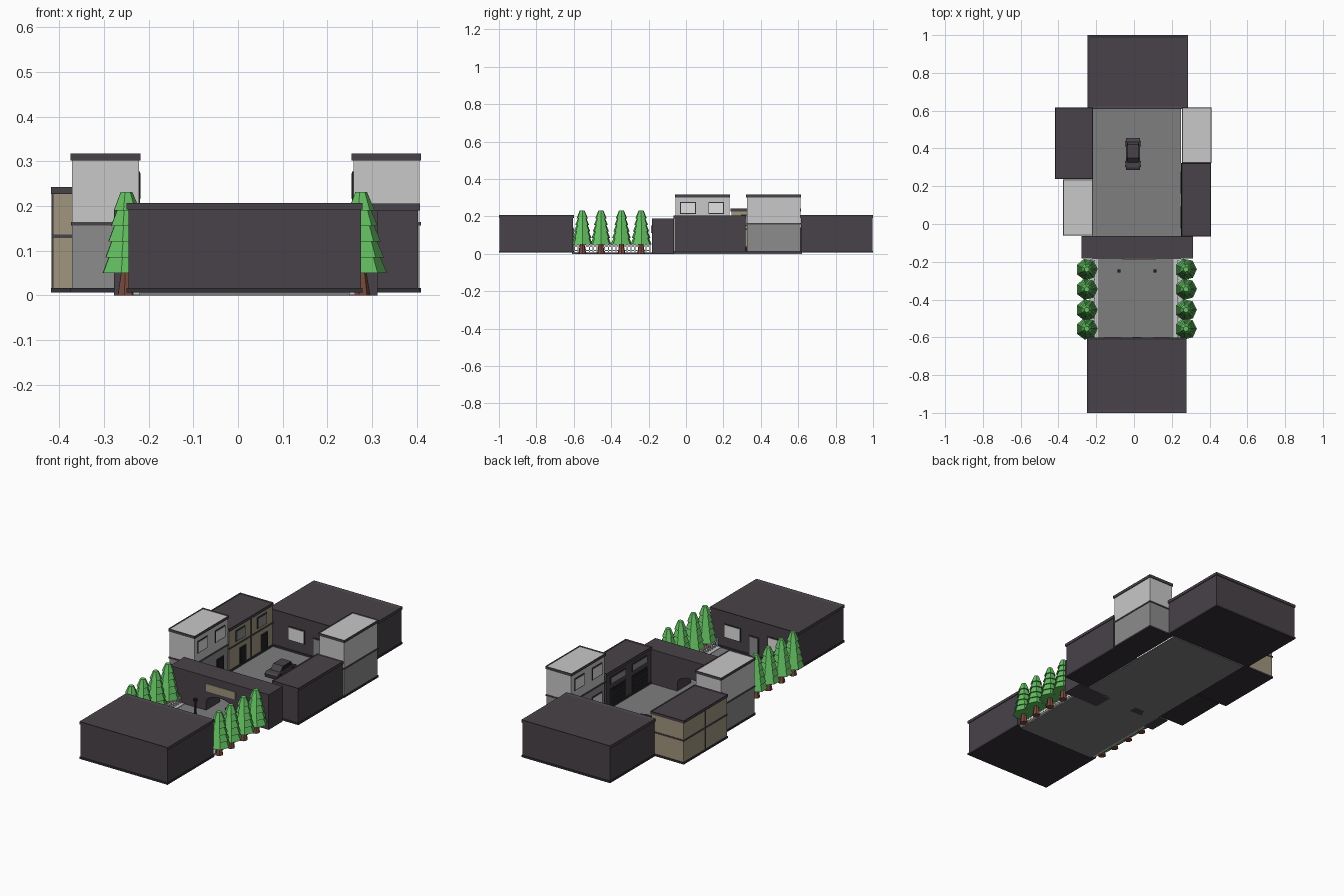
import bpy, bmesh, math
from mathutils import Matrix, Vector

if "Cube" in bpy.data.objects:
    bpy.data.objects.remove(bpy.data.objects["Cube"])


def material(name, r, g, b):
    lin = lambda c: ((c / 255 + 0.055) / 1.055) ** 2.4 if c > 10 else c / 255 / 12.92
    m = bpy.data.materials.new(name)
    m.diffuse_color = (lin(r), lin(g), lin(b), 1)
    m.use_nodes = True
    m.node_tree.nodes["Principled BSDF"].inputs["Base Color"].default_value = m.diffuse_color
    return m


DARK = material("dark plum grey", 72, 66, 72)
TRIM = material("trim charcoal", 52, 49, 54)
LIGHT = material("light grey", 200, 200, 200)
MID = material("mid grey", 140, 140, 140)
TAN = material("tan", 160, 150, 126)
BROWN = material("bark brown", 122, 74, 62)
GREEN = material("leaf green", 100, 192, 98)
GROUND = material("pavement grey", 126, 126, 126)
WHITE = material("white", 225, 225, 225)
BLACK = material("black", 32, 31, 34)


def finish(name, bm, *mats):
    bmesh.ops.recalc_face_normals(bm, faces=bm.faces[:])
    me = bpy.data.meshes.new(name)
    bm.to_mesh(me)
    bm.free()
    for m in mats:
        me.materials.append(m)
    ob = bpy.data.objects.new(name, me)
    bpy.context.collection.objects.link(ob)
    return ob


def add_box(bm, x, y, z):
    size = Matrix.Diagonal((x[1] - x[0], y[1] - y[0], z[1] - z[0], 1))
    mid = Vector((sum(x) / 2, sum(y) / 2, sum(z) / 2))
    return bmesh.ops.create_cube(bm, size=1, matrix=Matrix.Translation(mid) @ size)["verts"]


def box(name, x, y, z, mat):
    bm = bmesh.new()
    add_box(bm, x, y, z)
    return finish(name, bm, mat)


def grow(r, d):
    return (r[0] - d, r[1] + d)


def extrude_profile(name, pts, axis, lo, hi, mat):
    """Extrude a 2D outline along x (points are y,z) or y (points are x,z)."""
    bm = bmesh.new()
    place = (lambda p: (lo, p[0], p[1])) if axis == 0 else (lambda p: (p[0], lo, p[1]))
    f = bm.faces.new([bm.verts.new(place(p)) for p in pts])
    moved = bmesh.ops.extrude_face_region(bm, geom=[f])["geom"]
    step = Vector((hi - lo, 0, 0)) if axis == 0 else Vector((0, hi - lo, 0))
    bmesh.ops.translate(bm, verts=[v for v in moved if isinstance(v, bmesh.types.BMVert)], vec=step)
    return finish(name, bm, mat)


def roof_cap(name, x, y, z, roof, inset, sink):
    """Cap slab with an inset, sunken roof deck."""
    bm = bmesh.new()
    add_box(bm, x, y, z)
    bm.faces.ensure_lookup_table()
    top = max(bm.faces, key=lambda f: f.calc_center_median().z)
    bmesh.ops.inset_individual(bm, faces=[top], thickness=inset, depth=0)
    top.material_index = 1
    bmesh.ops.translate(bm, verts=top.verts[:], vec=(0, 0, -sink))
    return finish(name, bm, DARK, roof)


def building(name, x, y, h, lower, upper=None, split=None, roof=DARK, inset=0.004):
    box(name + "_base", grow(x, 0.004), grow(y, 0.004), (0.006, 0.016), TRIM)
    box(name + "_walls", x, y, (0.012, split or h - 0.012), lower)
    if split:
        box(name + "_upper_walls", x, y, (split, h - 0.012), upper)
        box(name + "_floor_band", grow(x, 0.003), grow(y, 0.003), (split - 0.004, split + 0.004), DARK)
    roof_cap(name + "_roof", grow(x, 0.004), grow(y, 0.004), (h - 0.015, h), roof, inset, 0.005)


def opening(name, wall, side, u, z, mat, axis):
    """Framed window or door plate on a wall plane; side is the outward direction."""
    for part, d, t, m in (("_frame", 0.005, 0.003, TRIM), ("_panel", 0, 0.005, mat)):
        span = tuple(sorted((wall - side * 0.002, wall + side * t)))
        uu, zz = grow(u, d), (z[0] - d if z[0] > 0.03 else z[0], z[1] + d)
        if axis == 0:
            box(name + part, span, uu, zz, m)
        else:
            box(name + part, uu, span, zz, m)


# Ground and pavements
box("courtyard_ground", (-0.22, 0.25), (-0.61, 0.62), (0, 0.006), GROUND)
for side, x, fx in (("left", (-0.235, -0.19), -0.21), ("right", (0.21, 0.262), 0.232)):
    box(side + "_pavement", x, (-0.60, -0.185), (0.001, 0.009), LIGHT)
    # White picket fence
    bm = bmesh.new()
    add_box(bm, (fx - 0.002, fx + 0.002), (-0.60, -0.19), (0.036, 0.046))
    add_box(bm, (fx - 0.002, fx + 0.002), (-0.60, -0.19), (0.014, 0.02))
    for i in range(21):
        yy = -0.597 + i * 0.0202
        add_box(bm, (fx - 0.003, fx + 0.003), (yy - 0.003, yy + 0.003), (0.005, 0.052))
    finish(side + "_fence", bm, WHITE)

# Front and back halls
building("front_hall", (-0.245, 0.275), (-0.996, -0.604), 0.207, DARK, inset=0.02)
building("back_hall", (-0.242, 0.281), (0.614, 0.996), 0.207, DARK, inset=0.02)
for name, wall, side, c in (("front_hall", -0.604, 1, 0.015), ("back_hall", 0.614, -1, 0.05)):
    opening(name + "_door", wall, side, (c - 0.024, c + 0.024), (0.012, 0.112), MID, 1)
    for n, off in (("left", -0.13), ("right", 0.13)):
        opening(f"{name}_{n}_window", wall, side, (c + off - 0.045, c + off + 0.045), (0.07, 0.135), WHITE, 1)

# Two-storey houses around the courtyard
building("left_grey_house", (-0.371, -0.222), (-0.056, 0.232), 0.317, MID, LIGHT, 0.16, LIGHT)
building("right_grey_house", (0.258, 0.406), (0.326, 0.612), 0.317, MID, LIGHT, 0.16, LIGHT)
building("tan_house", (-0.414, -0.222), (0.242, 0.612), 0.242, TAN, TAN, 0.132)
box("tan_house_party_strip", (-0.417, -0.219), (0.423, 0.431), (0.016, 0.23), DARK)
building("garage", (0.254, 0.403), (-0.062, 0.318), 0.205, DARK)
for name, wall, side, y0 in (("left_grey_house", -0.222, 1, -0.056), ("right_grey_house", 0.258, -1, 0.326)):
    for i, off in enumerate((0.03, 0.18)):
        opening(f"{name}_upper_window_{i}", wall, side, (y0 + off, y0 + off + 0.075), (0.217, 0.272), WHITE, 0)
    opening(name + "_lower_window", wall, side, (y0 + 0.03, y0 + 0.105), (0.06, 0.115), WHITE, 0)
    opening(name + "_door", wall, side, (y0 + 0.195, y0 + 0.245), (0.012, 0.112), BLACK, 0)
for i, yc in enumerate((0.335, 0.52)):
    opening(f"tan_house_window_{i}", -0.222, 1, (yc - 0.035, yc + 0.035), (0.155, 0.205), MID, 0)
    opening(f"tan_house_door_{i}", -0.222, 1, (yc + 0.0, yc + 0.045), (0.012, 0.1), BLACK, 0)
for i, yc in enumerate((0.035, 0.22)):
    opening(f"garage_door_{i}", 0.254, -1, (yc - 0.06, yc + 0.06), (0.012, 0.105), BLACK, 0)
    for k in range(3):
        box(f"garage_door_{i}_rib_{k}", (0.247, 0.25), (yc - 0.058, yc + 0.058),
            (0.036 + k * 0.023, 0.039 + k * 0.023), DARK)
    opening(f"garage_window_{i}", 0.254, -1, (yc - 0.06, yc + 0.06), (0.138, 0.168), MID, 0)

# Gatehouse with arched passage and blank sign board
cx, half = 0.017, 0.08
arch = [(cx + half * math.cos(a), 0.05 + 0.042 * math.sin(a)) for a in (math.pi * i / 8 for i in range(9))]
gate = [(0.312, 0.0), (0.312, 0.19), (-0.278, 0.19), (-0.278, 0.0), (cx - half, 0.0)]
gate += arch[::-1] + [(cx + half, 0.0)]
extrude_profile("gatehouse", gate, 1, -0.183, -0.064, DARK)
box("gate_sign_board", (-0.06, 0.115), (-0.188, -0.182), (0.112, 0.152), TAN)

# Lamp posts
for i, x in enumerate((-0.08, 0.11)):
    box(f"lamp_post_{i}", (x - 0.004, x + 0.004), (-0.254, -0.246), (0.004, 0.075), TRIM)
    box(f"lamp_head_{i}", (x - 0.008, x + 0.008), (-0.258, -0.242), (0.075, 0.09), BLACK)


def cone(bm, x, y, z0, z1, r0, r1, n=7):
    m = Matrix.Translation((x, y, (z0 + z1) / 2)) @ Matrix.Rotation(0.25, 4, "Z")
    bmesh.ops.create_cone(bm, cap_ends=True, segments=n, radius1=r0, radius2=r1, depth=z1 - z0, matrix=m)


# Conifer rows
for side, x in (("left", -0.25), ("right", 0.275)):
    for i, y in enumerate((-0.24, -0.345, -0.455, -0.555)):
        bm = bmesh.new()
        cone(bm, x, y, 0.0, 0.055, 0.021, 0.012)
        finish(f"{side}_tree_trunk_{i}", bm, BROWN)
        bm = bmesh.new()
        for k in range(5):
            r = 0.058 - 0.0068 * k
            cone(bm, x, y, 0.05 + 0.035 * k, 0.091 + 0.035 * k, r, r - 0.017)
        finish(f"{side}_tree_leaves_{i}", bm, GREEN)

# Parked car, nose towards the gate
body = [(0.29, 0.014), (0.45, 0.014), (0.455, 0.034), (0.44, 0.04), (0.30, 0.04), (0.286, 0.032)]
cabin = [(0.325, 0.039), (0.435, 0.039), (0.42, 0.064), (0.35, 0.064)]
glass = [(0.336, 0.042), (0.426, 0.042), (0.416, 0.06), (0.352, 0.06)]
extrude_profile("car_body", body, 0, -0.042, 0.032, DARK)
extrude_profile("car_cabin", cabin, 0, -0.034, 0.024, DARK)
extrude_profile("car_side_windows", glass, 0, -0.036, 0.026, BLACK)
bm = bmesh.new()
for x in (-0.038, 0.028):
    for y in (0.318, 0.424):
        m = Matrix.Translation((x, y, 0.02)) @ Matrix.Rotation(math.pi / 2, 4, "Y")
        bmesh.ops.create_cone(bm, cap_ends=True, segments=12, radius1=0.015, radius2=0.015, depth=0.012, matrix=m)
finish("car_wheels", bm, BLACK)
